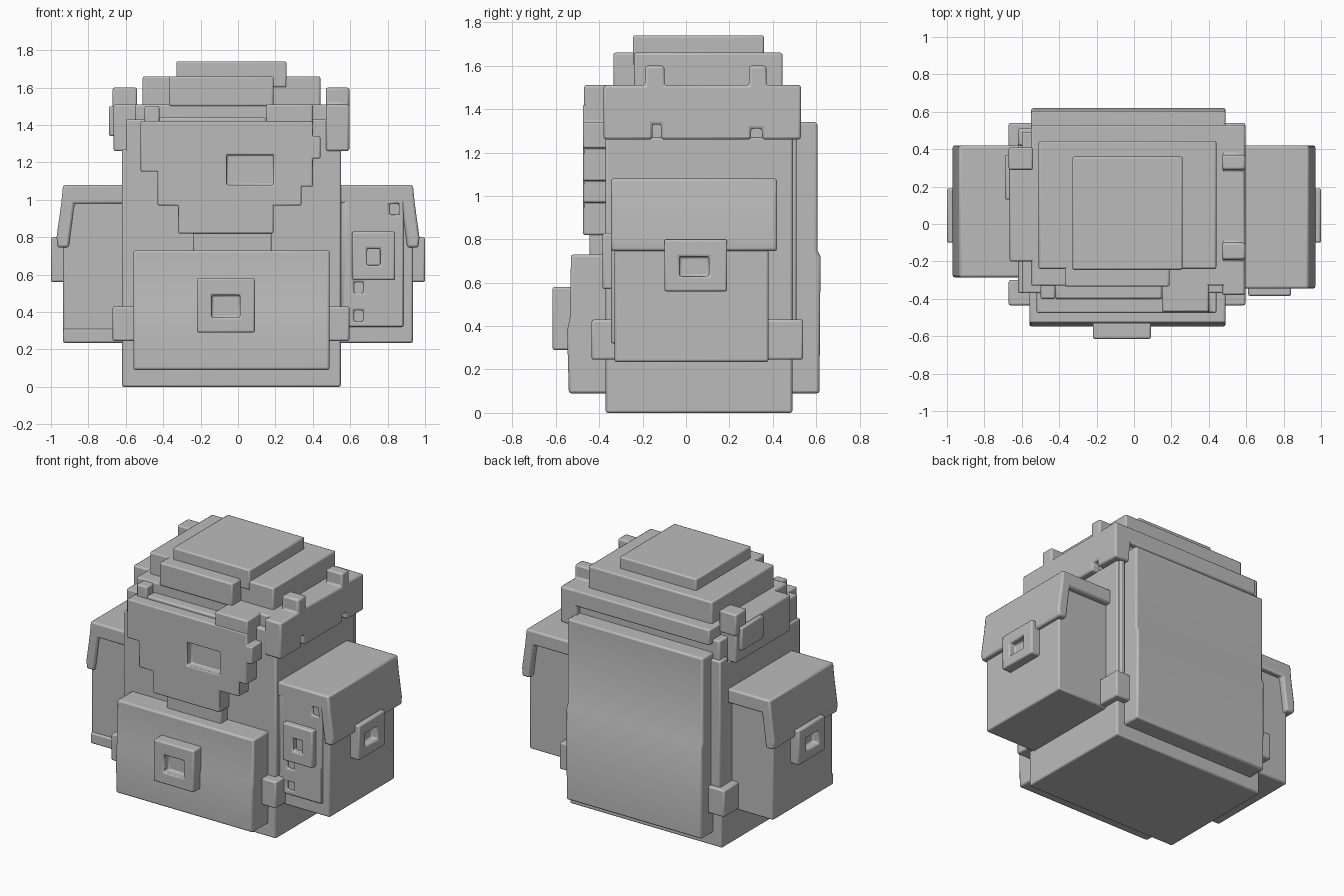
import bpy, bmesh
from mathutils import Vector

if "Cube" in bpy.data.objects:
    bpy.data.objects.remove(bpy.data.objects["Cube"])

grey = bpy.data.materials.new("canvas grey")
grey.diffuse_color = (0.5, 0.5, 0.5, 1)
grey.use_nodes = True
grey.node_tree.nodes["Principled BSDF"].inputs["Base Color"].default_value = grey.diffuse_color


def prism(name, pts, axis, lo, hi, bevel=0.012, holes=()):
    """Extrude a 2D outline along an axis; holes are boxes to cut away."""
    def place(p, d):
        return {"x": (d, p[0], p[1]), "y": (p[0], d, p[1]), "z": (p[0], p[1], d)}[axis]
    bm = bmesh.new()
    a = [bm.verts.new(place(p, lo)) for p in pts]
    b = [bm.verts.new(place(p, hi)) for p in pts]
    n = len(pts)
    bm.faces.new(a)
    bm.faces.new(b[::-1])
    for i in range(n):
        j = (i + 1) % n
        bm.faces.new((a[i], b[i], b[j], a[j]))
    bmesh.ops.recalc_face_normals(bm, faces=bm.faces)
    me = bpy.data.meshes.new(name)
    bm.to_mesh(me)
    bm.free()
    ob = bpy.data.objects.new(name, me)
    bpy.context.collection.objects.link(ob)
    me.materials.append(grey)
    bpy.ops.object.select_all(action="DESELECT")
    ob.select_set(True)
    bpy.context.view_layer.objects.active = ob
    for h in holes:
        cutter = box("cutter", *h, bevel=0)
        bpy.ops.object.select_all(action="DESELECT")
        ob.select_set(True)
        bpy.context.view_layer.objects.active = ob
        m = ob.modifiers.new("cut", "BOOLEAN")
        m.object, m.operation, m.solver = cutter, "DIFFERENCE", "EXACT"
        bpy.ops.object.modifier_apply(modifier=m.name)
        bpy.data.objects.remove(cutter)
    if bevel:
        m = ob.modifiers.new("soft edges", "BEVEL")
        m.width, m.segments, m.limit_method = bevel, 2, "ANGLE"
        bpy.ops.object.shade_smooth_by_angle()
    return ob


def box(name, x0, x1, y0, y1, z0, z1, bevel=0.01, holes=()):
    return prism(name, [(x0, y0), (x1, y0), (x1, y1), (x0, y1)], "z", z0, z1, bevel, holes)


# main bag
box("bag_body", -.62, .55, -.37, .49, 0, 1.27)
box("bag_shoulder", -.60, .54, -.37, .49, 1.2, 1.43)

# back panel, lower half slightly thicker
prism("back_panel", [(.45, .09), (.615, .09), (.62, .72), (.605, .75), (.605, 1.34), (.45, 1.34)],
      "x", -.55, .49)

# stacked lid
box("lid_base", -.55, .50, -.33, .53, 1.40, 1.51)
box("lid_middle", -.51, .44, -.24, .445, 1.45, 1.66)
box("lid_top", -.33, .26, -.245, .36, 1.6, 1.74)
box("lid_front_roll", -.37, .19, -.335, -.2, 1.50, 1.66)
box("lid_front_step_right", .15, .40, -.47, -.3, 1.38, 1.51)
box("lid_front_step_left", -.50, -.42, -.40, -.2, 1.38, 1.50)
box("lid_front_bar", -.42, .15, -.40, -.3, 1.38, 1.44)

# stepped front flap with a slot
prism("front_flap", [(-.52, 1.42), (-.52, 1.15), (-.43, 1.15), (-.43, .97), (-.32, .97), (-.32, .82),
                     (.19, .82), (.19, .97), (.34, .97), (.34, 1.07), (.40, 1.07), (.40, 1.22),
                     (.44, 1.22), (.44, 1.34), (.40, 1.34), (.40, 1.42)],
      "y", -.475, -.3, holes=[(-.06, .19, -.6, -.425, 1.08, 1.24)])
box("flap_tongue", -.24, .18, -.445, -.3, .70, .86)

# front pocket and buckle
prism("front_pocket", [(-.3, .09), (-.54, .09), (-.548, .38), (-.535, .44), (-.53, .73), (-.3, .73)],
      "x", -.56, .49)
box("front_buckle", -.22, .09, -.615, -.5, .29, .58,
    holes=[(-.14, .01, -.7, -.56, .37, .49)])

# shoulder bands with prongs on each upper side
band = [(-.38, 1.26), (-.155, 1.26), (-.155, 1.33), (-.115, 1.33), (-.115, 1.26), (.30, 1.26),
        (.30, 1.31), (.35, 1.31), (.35, 1.26), (.53, 1.26), (.53, 1.51), (.37, 1.51), (.37, 1.6),
        (.29, 1.6), (.29, 1.51), (-.10, 1.51), (-.10, 1.6), (-.19, 1.6), (-.19, 1.51), (-.38, 1.51)]
prism("right_band", band, "x", .47, .595)
box("left_band", -.665, -.5, -.20, .40, 1.26, 1.51)
box("left_band_plate", -.69, -.6, .13, .37, 1.34, 1.50)
box("left_prong", -.67, -.54, .29, .41, 1.45, 1.6)

# lower strap loops at the four corners
for side, x0, x1 in (("left", -.67, -.53), ("right", .47, .595)):
    for end, y0, y1 in (("front", -.435, -.30), ("back", .37, .54)):
        box(f"{side}_{end}_loop", x0, x1, y0, y1, .245, .43)
    box(f"{side}_rear_strap", min(x0 + .05, .5), max(x1 - .06, -.5), .42, .51, .40, 1.3)

# side pockets with overhanging lids and buckles
for side, s, front, lid_front in (("left", -1, -.27, -.285), ("right", 1, -.33, -.345)):
    def bx(name, a, b, *rest, **kw):
        return box(f"{side}_{name}", min(s * a, s * b), max(s * a, s * b), *rest, **kw)
    bx("pocket", .5, .935, front, .38, .235, 1.03)
    prism(f"{side}_pocket_lid", [(s * x, z) for x, z in
          ((.5, 1.08), (.935, 1.08), (.945, .98), (.97, .80), (.965, .745), (.905, .745), (.875, .98), (.5, .98))],
          "y", lid_front, .42)
    bx("pocket_buckle", .9, 1.0, -.10, .19, .56, .80,
       holes=[(min(s * .95, s * 1.1), max(s * .95, s * 1.1), -.03, .105, .63, .72)])

# front plate and buckle of the right pocket
box("right_pocket_front_plate", .55, .885, -.345, -.28, .32, 1.04,
    holes=[(.62, .67, -.5, -.31, .50, .56), (.62, .67, -.5, -.31, .35, .41),
           (.81, .86, -.5, -.31, .92, .98)])
box("right_pocket_front_buckle", .61, .84, -.385, -.3, .57, .83,
    holes=[(.69, .76, -.5, -.335, .65, .74)])
# raised bottom lip of the left pocket
box("left_pocket_bottom_lip", -.935, -.55, -.285, -.2, .235, .31)
